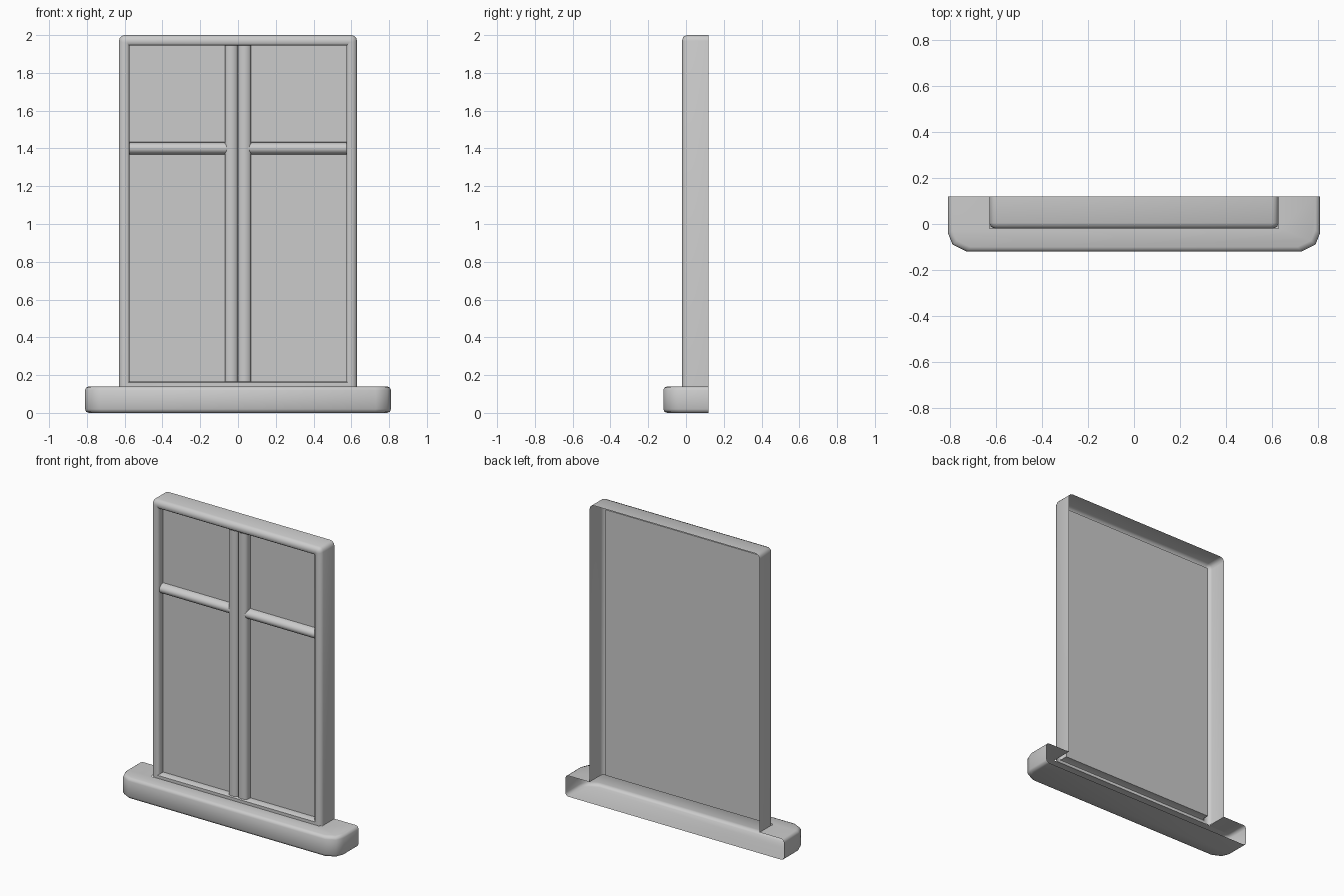
import bpy, bmesh, math

if "Cube" in bpy.data.objects:
    bpy.data.objects.remove(bpy.data.objects["Cube"])


def finish(name, bm, angle=50):
    """Turn a bmesh into a smooth-by-angle object."""
    bmesh.ops.recalc_face_normals(bm, faces=bm.faces[:])
    me = bpy.data.meshes.new(name)
    bm.to_mesh(me)
    bm.free()
    ob = bpy.data.objects.new(name, me)
    bpy.context.collection.objects.link(ob)
    bpy.ops.object.select_all(action='DESELECT')
    ob.select_set(True)
    bpy.context.view_layer.objects.active = ob
    bpy.ops.object.shade_smooth_by_angle(angle=math.radians(angle))
    return ob


def loft(bm, loops, closed=()):
    """Bridge point loops; strips whose index is in 'closed' wrap round."""
    rows = [[bm.verts.new(p) for p in loop] for loop in loops]
    for k, (a, b) in enumerate(zip(rows, rows[1:])):
        n = len(a)
        for i in range(n if k in closed else n - 1):
            j = (i + 1) % n
            bm.faces.new((a[i], a[j], b[j], b[i]))
    return rows


# Sill: chamfered plan lofted upward, open at the back,
# with the top notched where the frame stands
W, D, BACK = 0.81, 0.24, 0.12
half = [(-0.81, 0.12), (-0.81, -0.04), (-0.79, -0.09), (-0.73, -0.12)]
plan = half + [(-x, y) for x, y in reversed(half)]


def sill_loop(z, d):
    return [(x * (1 - d / W), BACK + (y - BACK) * (1 - d / D), z) for x, y in plan]


bm = bmesh.new()
rows = loft(bm, [sill_loop(z, d) for z, d in
                 ((0, 0.02), (0.006, 0.006), (0.02, 0), (0.12, 0), (0.134, 0.006), (0.14, 0.02))])
bm.faces.new(rows[0])
FW, FRONT, BASE = 0.63, -0.02, 0.14
notch = [bm.verts.new((x, y, BASE)) for x, y in
         ((FW, BACK), (FW, FRONT), (-FW, FRONT), (-FW, BACK))]
bm.faces.new(rows[-1] + notch)
finish("sill", bm)


# Frame: hollow casing, front face ring and reveal down to the pane
def frame_loop(y, inset, bottom, r):
    x, t = FW - inset, 2.0 - inset
    right = [(x, y, bottom)]
    for k in range(4):
        a = math.radians(30 * k)
        right.append((x - r + r * math.cos(a), y, t - r + r * math.sin(a)))
    return right + [(-px, py, pz) for px, py, pz in reversed(right)]


PANE = 0.03
bm = bmesh.new()
loft(bm, [frame_loop(BACK, 0, BASE, 0.03),
          frame_loop(0.005, 0, BASE, 0.03),
          frame_loop(-0.012, 0.007, BASE, 0.026),
          frame_loop(FRONT, 0.025, BASE, 0.015),
          frame_loop(FRONT, 0.045, 0.16, 0.001),
          frame_loop(-0.01, 0.055, 0.165, 0.001),
          frame_loop(PANE, 0.055, 0.165, 0.001)], closed=(3, 4, 5))
finish("window_frame", bm)

# Pane sheet
bm = bmesh.new()
X, TOP, BOT = FW - 0.055, 2.0 - 0.055, 0.165
bm.faces.new([bm.verts.new(p) for p in
              ((-X, PANE, BOT), (X, PANE, BOT), (X, PANE, TOP), (-X, PANE, TOP))])
finish("window_pane", bm)


# Glazing bars: rounded profile swept along z or x
def bar(name, profile, centre, start, end, vertical):
    bm = bmesh.new()
    ends = []
    for s in (start, end):
        ends.append([(centre + u, y, s) if vertical else (s, y, centre + u)
                     for u, y in profile])
    loft(bm, ends)
    finish(name, bm, 60)


stile = [(-0.035, PANE), (-0.034, 0.004), (-0.025, -0.01), (0.0, -0.014),
         (0.025, -0.01), (0.034, 0.004), (0.035, PANE)]
rail = [(0.033 * math.cos(math.pi * k / 8), PANE - 0.042 * math.sin(math.pi * k / 8))
        for k in range(9)]
for side, s in (("left", -1), ("right", 1)):
    bar(side + "_stile", stile, s * 0.035, BOT, TOP, True)
    bar(side + "_rail", rail, 1.40, s * 0.05, s * X, False)
